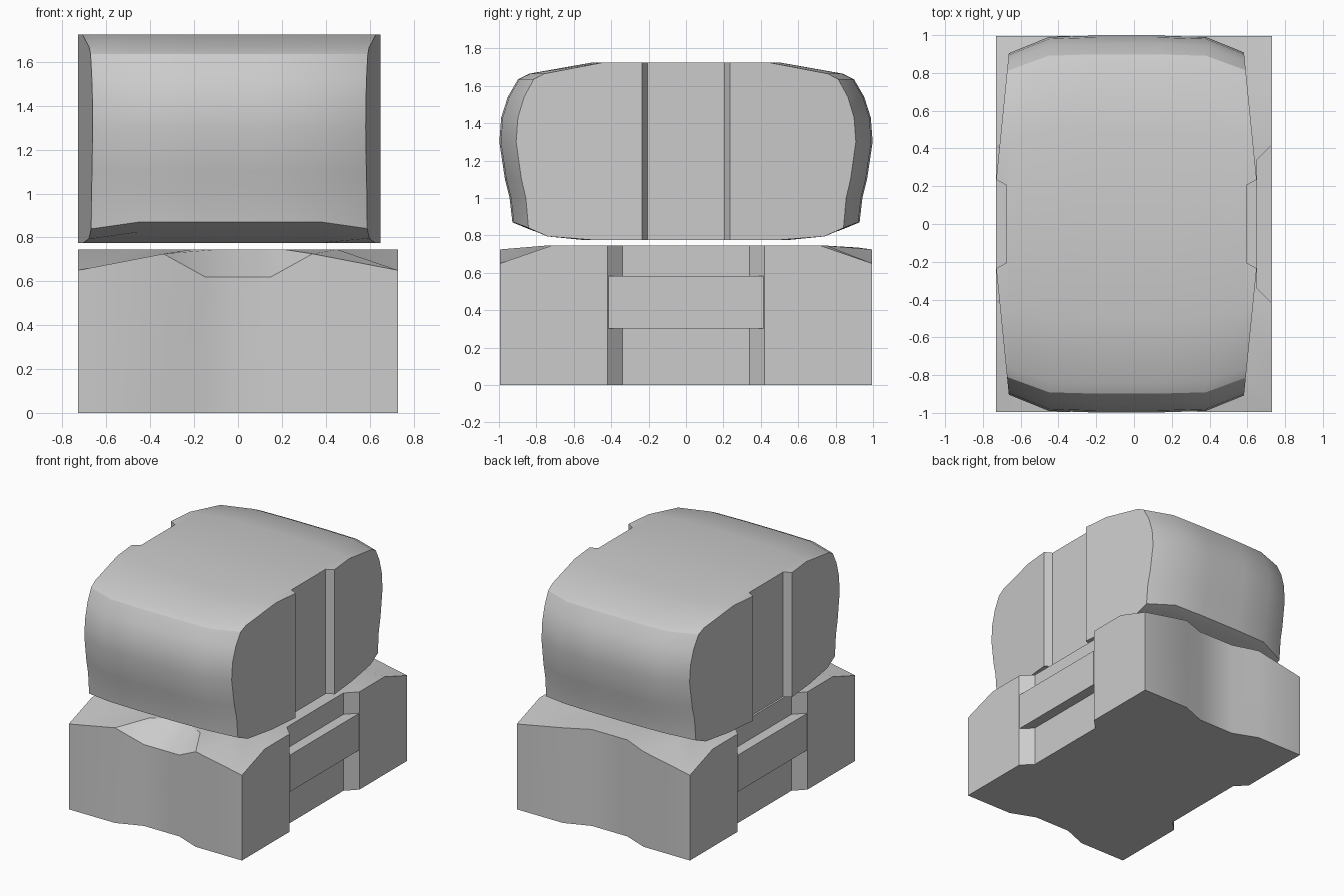
import bpy, bmesh, math
from mathutils import Vector

if "Cube" in bpy.data.objects:
    bpy.data.objects.remove(bpy.data.objects["Cube"])


def finish(bm, name, smooth=True):
    bmesh.ops.recalc_face_normals(bm, faces=bm.faces)
    me = bpy.data.meshes.new(name)
    bm.to_mesh(me)
    bm.free()
    ob = bpy.data.objects.new(name, me)
    bpy.context.collection.objects.link(ob)
    bpy.ops.object.select_all(action='DESELECT')
    ob.select_set(True)
    bpy.context.view_layer.objects.active = ob
    if smooth:
        bpy.ops.object.shade_smooth_by_angle(angle=math.radians(28))
    return ob


def loft(bm, loops):
    rings = [[bm.verts.new(p) for p in loop] for loop in loops]
    for a, b in zip(rings, rings[1:]):
        n = len(a)
        for i in range(n):
            bm.faces.new((a[i], a[(i + 1) % n], b[(i + 1) % n], b[i]))
    bm.faces.new(rings[0])
    bm.faces.new(rings[-1])


# Lower block: waisted plan, sloping corners and a dip at the front edge
front = [(-.73, -.995, .65), (-.34, -.995, .725), (-.15, -.92, .62),
         (.15, -.92, .62), (.34, -.995, .725), (.73, -.995, .65)]
right = [(.73, -.72, .745), (.73, -.42, .745), (.65, -.34, .745),
         (.65, .34, .745), (.73, .42, .745), (.73, .72, .745)]
back = [(x, -y, .735 if z == .62 else z) for x, y, z in reversed(front)]
left = [(-x, y, z) for x, y, z in reversed(right)]
outline = front + right + back + left
bm = bmesh.new()
loft(bm, [[(x, y, 0) for x, y, z in outline],
          outline,
          [(x * .62, y * .76, .745) for x, y, z in outline]])
finish(bm, "lower_block")

# Flush bars crossing the side recesses
for name, s in (("right_bar", 1), ("left_bar", -1)):
    bm = bmesh.new()
    bmesh.ops.create_cube(bm, size=1)
    for v in bm.verts:
        v.co = (s * .665 + v.co.x * .13, v.co.y * .83, .4425 + v.co.z * .28)
    finish(bm, name, False)

# Upper block: barrel profile lofted across x, narrower toward both ends
half = [(.50, 1.725), (.84, 1.665), (.90, 1.635), (.955, 1.54), (.99, 1.43),
        (1.0, 1.30), (.97, 1.10), (.945, 1.0), (.93, .87), (.82, .825), (.55, .775)]
profile = half + [(-y, z) for y, z in reversed(half)]
stations = [(-.76, .85, -.035), (-.66, .905, -.03), (-.45, .99, 0), (-.2, .998, 0),
            (.12, .998, 0), (.38, .99, 0), (.59, .905, -.03), (.69, .85, -.035)]
bm = bmesh.new()
loft(bm, [[(x, y * s, z + (dz if .8 < z < .9 else 0)) for y, z in profile]
          for x, s, dz in stations])
# Tapered flat sides
for sx, x in ((1, .65), (-1, -.73)):
    for sy in (1, -1):
        bmesh.ops.recalc_face_normals(bm, faces=bm.faces)
        cut = bmesh.ops.bisect_plane(
            bm, geom=bm.verts[:] + bm.edges[:] + bm.faces[:],
            plane_co=(x, sy * .23, 0), plane_no=Vector((sx, sy * .1, 0)).normalized(),
            clear_outer=True)
        edges = [e for e in cut['geom_cut'] if isinstance(e, bmesh.types.BMEdge)]
        bmesh.ops.contextual_create(bm, geom=edges)
upper = finish(bm, "upper_block", False)

# Vertical grooves with slanted walls in the middle of each side
for name, s, x in (("right_groove", 1, .65), ("left_groove", -1, -.73)):
    bm = bmesh.new()
    plan = [(x - s * .055, -.205), (x, -.235), (x + s * .1, -.235),
            (x + s * .1, .235), (x, .235), (x - s * .055, .205)]
    loft(bm, [[(px, py, z) for px, py in plan] for z in (.6, 1.9)])
    cutter = finish(bm, name + "_cutter", False)
    cutter.hide_render = True
    cutter.hide_viewport = False
    mod = upper.modifiers.new(name, 'BOOLEAN')
    mod.operation = 'DIFFERENCE'
    mod.solver = 'EXACT'
    mod.object = cutter
bpy.ops.object.select_all(action='DESELECT')
upper.select_set(True)
bpy.context.view_layer.objects.active = upper
for m in list(upper.modifiers):
    cutter = m.object
    bpy.ops.object.modifier_apply(modifier=m.name)
    bpy.data.objects.remove(cutter)
bpy.ops.object.shade_smooth_by_angle(angle=math.radians(32))
